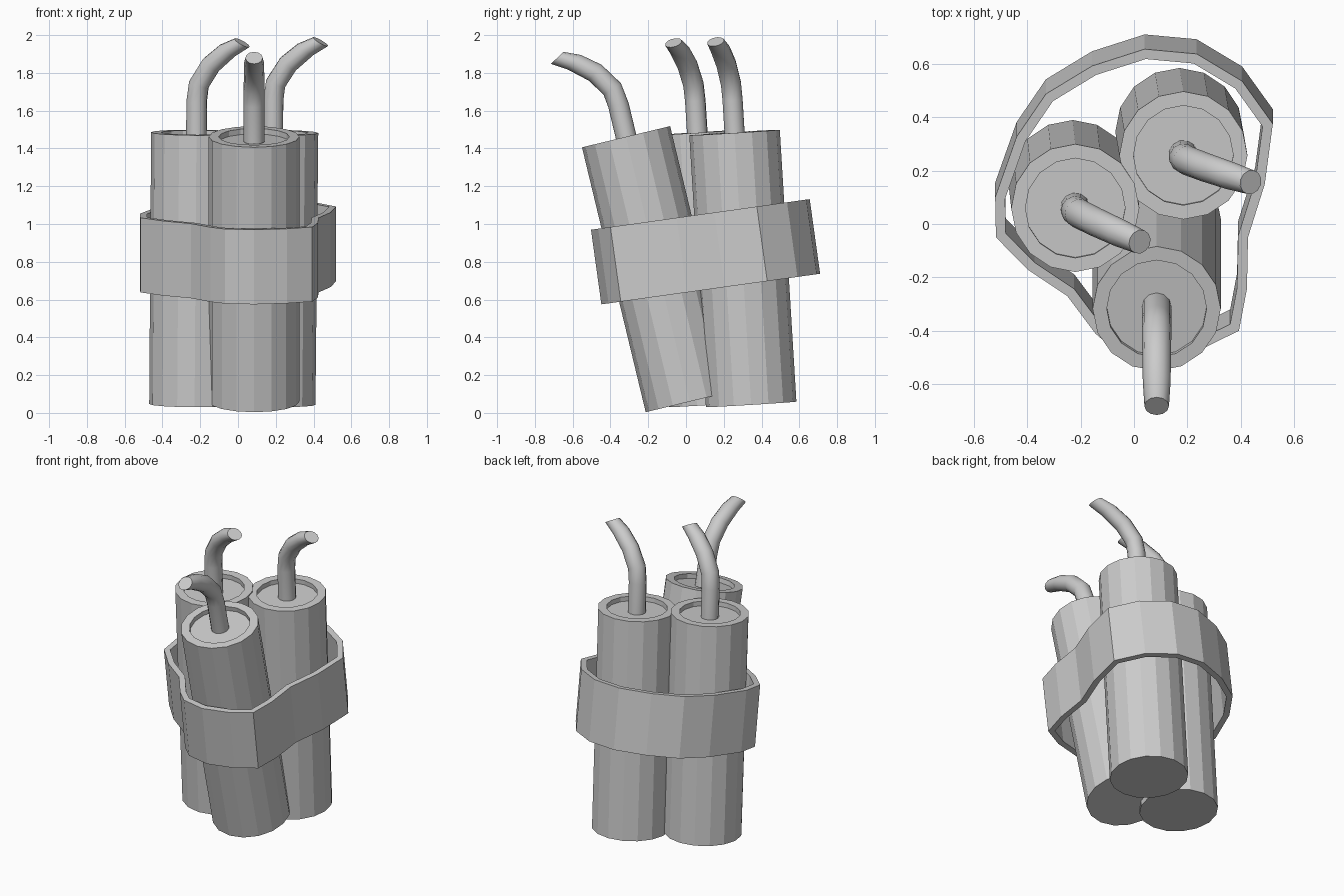
import bpy, bmesh
from math import pi, sin, cos, radians
from mathutils import Vector, Matrix

if "Cube" in bpy.data.objects:
    bpy.data.objects.remove(bpy.data.objects["Cube"])


def finish(name, bm, matrix=None):
    me = bpy.data.meshes.new(name)
    bm.to_mesh(me)
    bm.free()
    ob = bpy.data.objects.new(name, me)
    bpy.context.collection.objects.link(ob)
    if matrix:
        ob.matrix_world = matrix
    return ob


def tube(name, rings, sides, matrix):
    """Capped tube; each ring = (out, along, lean in degrees, radius)."""
    bm = bmesh.new()
    loops = []
    for out, along, lean, r in rings:
        m = Matrix.Translation((out, 0, along)) @ Matrix.Rotation(radians(lean), 4, 'Y')
        loops.append([bm.verts.new(m @ Vector((r * cos(2 * pi * i / sides),
                                               r * sin(2 * pi * i / sides), 0)))
                      for i in range(sides)])
    for a, b in zip(loops, loops[1:]):
        for i in range(sides):
            j = (i + 1) % sides
            bm.faces.new((a[i], a[j], b[j], b[i]))
    bm.faces.new(loops[0][::-1])
    bm.faces.new(loops[-1])
    return finish(name, bm, matrix)


# Shared profiles: stick with a recessed top, bent tapering fuse
LENGTH = 1.442
STICK = [(0, 0, 0, .24), (0, LENGTH, 0, .24), (0, LENGTH, 0, .187), (0, LENGTH - .03, 0, .187)]
FUSE = [(0, -.03, 0, .055), (0, .17, 0, .055), (.012, .26, 20, .055),
        (.08, .365, 38, .054), (.175, .445, 34, .052), (.257, .488, 30, .046)]

# Bottom centre, top centre, fuse heading
sticks = {
    "front": ((.085, .02, .06), (.085, -.318, 1.465), -90),
    "left": ((-.23, .15, .045), (-.22, .06, 1.48), -22),
    "right": ((.17, .345, .045), (.185, .257, 1.485), -16),
}
for side, (bottom, top, heading) in sticks.items():
    b, t = Vector(bottom), Vector(top)
    rot = Vector((0, 0, 1)).rotation_difference(t - b).to_matrix().to_4x4()
    tube(side + "_stick", STICK, 16, Matrix.Translation(b) @ rot)
    fuse = tube(side + "_fuse", FUSE, 12,
                Matrix.Translation(t) @ rot @ Matrix.Rotation(radians(heading), 4, 'Z'))
    fuse.data.shade_smooth()
    fuse.data.set_sharp_from_angle(angle=radians(40))

# Loose strap, tilted, wrapped around the bundle (plan outline of the top edge)
outline = [(.04, .655), (.235, .637), (.405, .535), (.52, .375), (.49, .15), (.427, -.05),
           (.423, -.243), (.393, -.40), (.26, -.465), (.085, -.503), (-.07, -.475),
           (-.145, -.41), (-.25, -.27), (-.397, -.172), (-.517, -.05), (-.52, .10),
           (-.44, .326), (-.33, .487), (-.157, .592)]
bm = bmesh.new()
upper = [bm.verts.new((x, y, .97 + .14 * (y + .5))) for x, y in outline]
lower = [bm.verts.new(v.co + Vector((0, .055, -.395))) for v in upper]
for i in range(len(outline)):
    j = (i + 1) % len(outline)
    bm.faces.new((upper[i], upper[j], lower[j], lower[i]))
strap = finish("strap", bm)
mod = strap.modifiers.new("thickness", 'SOLIDIFY')
mod.thickness = .037
mod.offset = -1
mod.use_even_offset = True
